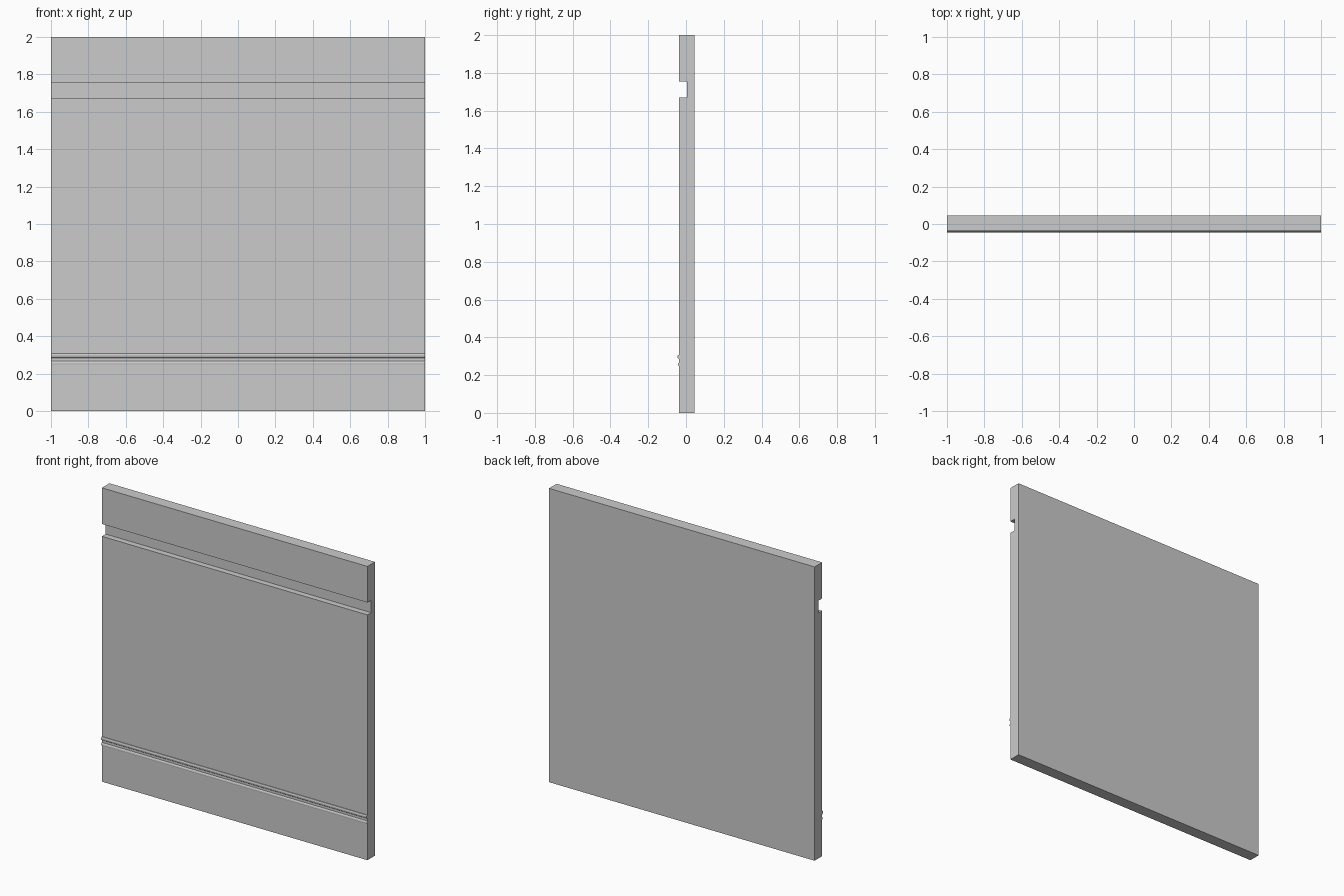
import bpy, bmesh

if "Cube" in bpy.data.objects:
    bpy.data.objects.remove(bpy.data.objects["Cube"])


def extrude_profile(name, points, half=1.0):
    """Sweep a closed (y, z) profile along x from -half to half."""
    bm = bmesh.new()
    face = bm.faces.new([bm.verts.new((-half, y, z)) for y, z in points])
    ext = bmesh.ops.extrude_face_region(bm, geom=[face], use_keep_orig=True)
    verts = [g for g in ext["geom"] if isinstance(g, bmesh.types.BMVert)]
    bmesh.ops.translate(bm, verts=verts, vec=(2 * half, 0, 0))
    bmesh.ops.recalc_face_normals(bm, faces=bm.faces)
    mesh = bpy.data.meshes.new(name)
    bm.to_mesh(mesh)
    bm.free()
    obj = bpy.data.objects.new(name, mesh)
    bpy.context.collection.objects.link(obj)
    return obj


FRONT, BACK, GROOVE = -0.036, 0.045, 0.004

# Wall slab with the recessed channel near the top
extrude_profile("wall_panel", [
    (BACK, 0), (BACK, 2), (FRONT, 2), (FRONT, 1.754), (GROOVE, 1.754),
    (GROOVE, 1.67), (FRONT, 1.67), (FRONT, 0)])

# Rounded upper bead of the skirting trim
extrude_profile("upper_trim_bead", [
    (FRONT, 0.308), (-0.041, 0.307), (-0.0445, 0.302), (-0.045, 0.296),
    (-0.043, 0.289), (-0.039, 0.285), (FRONT, 0.284)])

# Smaller lower bead
extrude_profile("lower_trim_bead", [
    (FRONT, 0.267), (-0.039, 0.265), (-0.042, 0.26), (-0.043, 0.254),
    (-0.042, 0.25), (FRONT, 0.248)])
